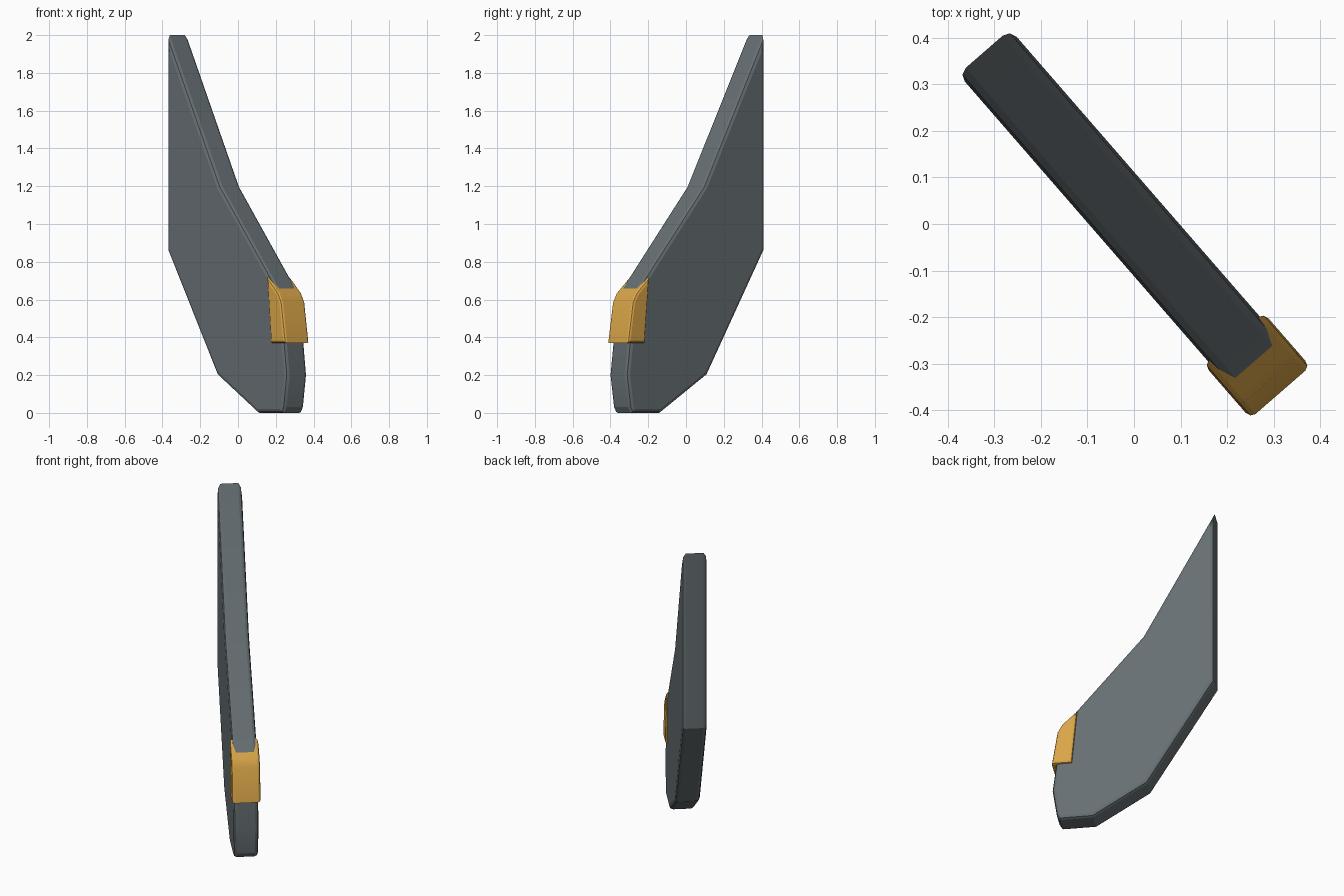
import bpy
import bmesh
import math
from mathutils import Matrix

cube = bpy.data.objects.get("Cube")
if cube:
    bpy.data.objects.remove(cube, do_unlink=True)


def make_material(name, rgb):
    mat = bpy.data.materials.new(name)
    mat.use_nodes = True
    mat.diffuse_color = (*rgb, 1)
    bsdf = mat.node_tree.nodes["Principled BSDF"]
    bsdf.inputs["Base Color"].default_value = (*rgb, 1)
    bsdf.inputs["Roughness"].default_value = 0.6
    return mat


def make_plate(name, outline, half, bevel, mat):
    """Extrude a (length, height) outline to a plate with rounded rims, turned 49 degrees."""
    bm = bmesh.new()
    face = bm.faces.new([bm.verts.new((u, -half, z)) for u, z in outline])
    res = bmesh.ops.extrude_face_region(bm, geom=[face])
    new_verts = [g for g in res["geom"] if isinstance(g, bmesh.types.BMVert)]
    bmesh.ops.translate(bm, verts=new_verts, vec=(0, 2 * half, 0))
    bmesh.ops.recalc_face_normals(bm, faces=bm.faces)
    # round only the rims of the two broad sides
    rims = [e for e in bm.edges if abs(e.verts[0].co.y - e.verts[1].co.y) < 1e-5]
    bmesh.ops.bevel(bm, geom=rims, offset=bevel, offset_type='OFFSET',
                    segments=2, profile=0.5, affect='EDGES', clamp_overlap=True)
    bmesh.ops.recalc_face_normals(bm, faces=bm.faces)
    bm.transform(Matrix.Rotation(math.radians(-49), 4, 'Z'))
    mesh = bpy.data.meshes.new(name)
    bm.to_mesh(mesh)
    bm.free()
    mesh.materials.append(mat)
    obj = bpy.data.objects.new(name, mesh)
    bpy.context.collection.objects.link(obj)
    bpy.ops.object.select_all(action='DESELECT')
    obj.select_set(True)
    bpy.context.view_layer.objects.active = obj
    bpy.ops.object.shade_smooth_by_angle(angle=math.radians(20))
    return obj


slate = make_material("slate_grey", (0.135, 0.16, 0.172))
gold = make_material("gold", (0.70, 0.38, 0.065))

# Fin blade: tall pointed plate
make_plate("fin_blade", [
    (0.235, 0.0), (0.435, 0.0), (0.452, 0.03), (0.477, 0.2), (0.425, 0.62),
    (-0.065, 1.2), (-0.49, 2.0), (-0.49, 0.86), (-0.09, 0.2),
], 0.0735, 0.021, slate)

# Gold clasp wrapped around the leading edge
make_plate("edge_clasp", [
    (0.358, 0.37), (0.479, 0.37), (0.445, 0.585), (0.418, 0.635), (0.326, 0.72),
], 0.085, 0.014, gold)
